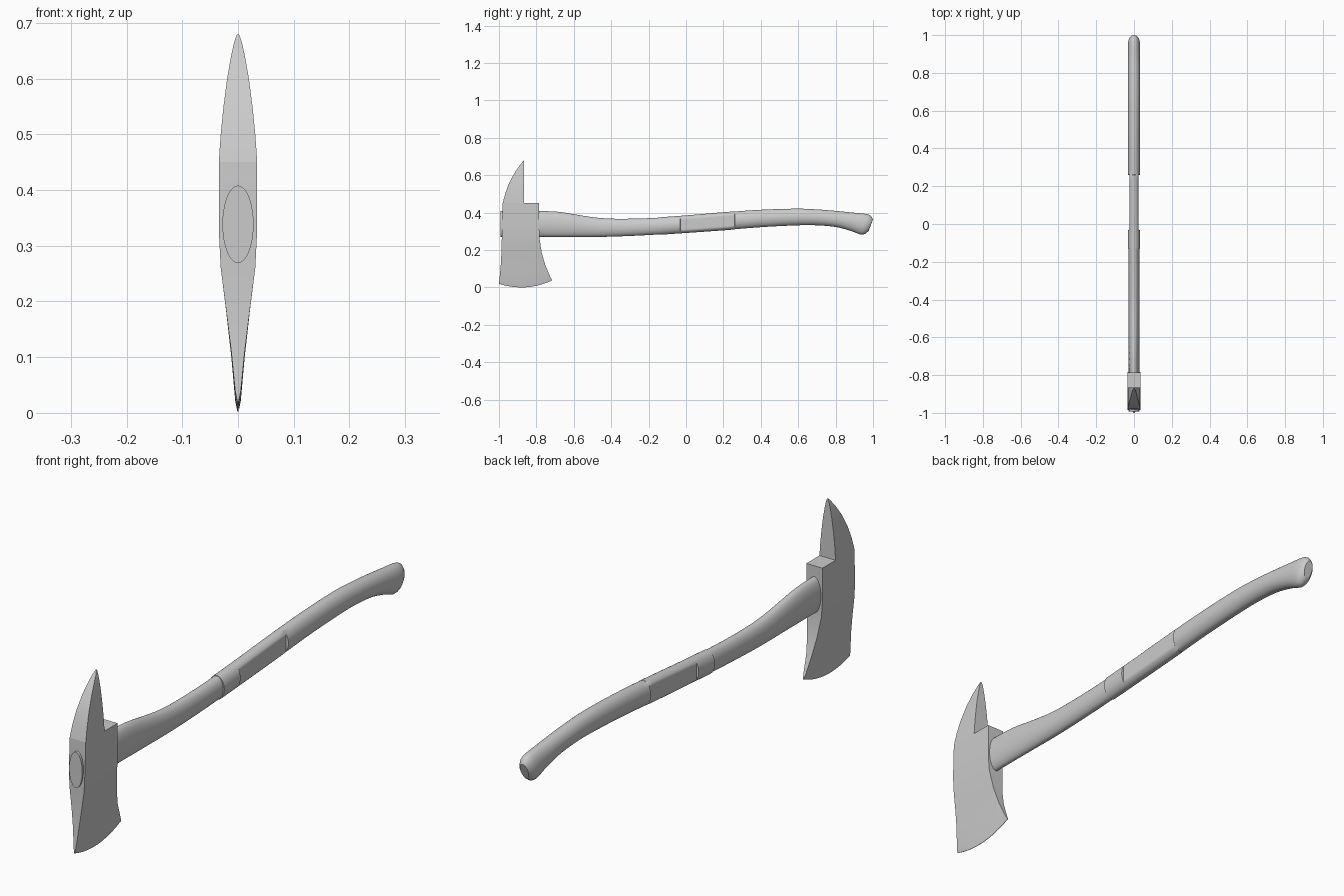
import bpy, bmesh, math

if "Cube" in bpy.data.objects:
    bpy.data.objects.remove(bpy.data.objects["Cube"])


def make_object(name, bm, angle):
    bmesh.ops.recalc_face_normals(bm, faces=bm.faces)
    mesh = bpy.data.meshes.new(name)
    bm.to_mesh(mesh)
    bm.free()
    obj = bpy.data.objects.new(name, mesh)
    bpy.context.collection.objects.link(obj)
    bpy.ops.object.select_all(action='DESELECT')
    obj.select_set(True)
    bpy.context.view_layer.objects.active = obj
    bpy.ops.object.shade_smooth_by_angle(angle=math.radians(angle))
    return obj


def loft(bm, rings, cap_start=True, cap_end=True):
    loops = [[bm.verts.new(p) for p in ring] for ring in rings]
    n = len(loops[0])
    for a, b in zip(loops, loops[1:]):
        for i in range(n):
            j = (i + 1) % n
            bm.faces.new((a[i], a[j], b[j], b[i]))
    if cap_start:
        bm.faces.new(loops[0])
    if cap_end:
        bm.faces.new(loops[-1])


def interpolate(table, s):
    """Smooth cubic interpolation of table rows keyed by their first value."""
    k = max(i for i in range(len(table) - 1) if table[i][0] <= s or i == 0)

    def slope(i, c):
        a, b = table[max(i - 1, 0)], table[min(i + 1, len(table) - 1)]
        return (b[c] - a[c]) / (b[0] - a[0])

    p, q = table[k], table[k + 1]
    h = q[0] - p[0]
    t = (s - p[0]) / h
    return [p[c] * (2*t**3 - 3*t*t + 1) + q[c] * (3*t*t - 2*t**3)
            + h * slope(k, c) * (t**3 - 2*t*t + t)
            + h * slope(k + 1, c) * (t**3 - t*t) for c in range(1, len(p))]


# Axe head: rows of height, front y, back y, half thickness
BLADE = [(0.0, -1.0, -0.715, 0.0008), (0.022, -0.998, -0.725, 0.005),
         (0.10, -0.991, -0.752, 0.012), (0.18, -0.987, -0.771, 0.021),
         (0.26, -0.985, -0.783, 0.031), (0.32, -0.985, -0.785, 0.034),
         (0.45, -0.98, -0.785, 0.0345)]
SPIKE = [(0.45, -0.98, -0.865, 0.0345), (0.50, -0.967, -0.865, 0.031),
         (0.55, -0.949, -0.865, 0.026), (0.60, -0.924, -0.865, 0.0195),
         (0.64, -0.898, -0.865, 0.0125), (0.665, -0.879, -0.865, 0.007),
         (0.679, -0.868, -0.865, 0.002)]
COLS = 10


def head_ring(row):
    z, front, back, w = row
    fall = max(0.0, 1 - z / 0.2)          # curved cutting edge fades upward
    side = []
    for i in range(COLS + 1):
        u = i / COLS
        d = u - 0.42
        edge = 0.11 * d * d
        side.append((w, front + (back - front) * u, z + edge * fall))
    return side + [(-x, y, z) for x, y, z in reversed(side)]


bm = bmesh.new()
loft(bm, [head_ring(r) for r in BLADE])
loft(bm, [head_ring(r) for r in SPIKE], cap_start=False)
make_object("axe_head", bm, 25)

# Handle: station, top y, top z, bottom y, bottom z
HAFT = [(s, s, t, s, b) for s, t, b in [
    (-1.0, .408, .269), (-.78, .408, .27), (-.68, .404, .27), (-.58, .388, .27),
    (-.48, .373, .27), (-.38, .367, .272), (-.2, .37, .28), (0, .383, .293),
    (.2, .40, .307), (.4, .414, .323), (.6, .42, .333), (.7, .416, .333)]]
HAFT += [(.8, .8, .408, .8, .324), (.9, .9, .398, .885, .302),
         (.96, .962, .392, .932, .284), (.985, .987, .384, .956, .285),
         (1.0, 1.0, .364, .977, .302)]
SEG = 40


def haft_ring(s, w, grow=0.0, clip=1.0):
    ty, tz, by, bz = interpolate(HAFT, s)
    ring = []
    for i in range(SEG):
        a = 2 * math.pi * i / SEG
        x = max(-clip, min(clip, w * math.cos(a)))
        v = math.sin(a)
        ring.append((x, (ty + by) / 2 + (ty - by) / 2 * v,
                     (tz + bz) / 2 + ((tz - bz) / 2 + grow) * v))
    return ring


def span(a, b, n):
    return [a + (b - a) * i / n for i in range(n + 1)]


# Wooden fore part, running through the eye of the head
bm = bmesh.new()
loft(bm, [haft_ring(s, 0.028) for s in span(-0.992, -0.12, 26)])
make_object("fore_handle", bm, 30)

# Grip: collar, flat-sided stretch, then the curved end knob
rings = [haft_ring(s, 0.0325, 0.002) for s in span(-0.13, -0.031, 4)]
rings += [haft_ring(s, 0.0325, 0.002, 0.024) for s in span(-0.03, 0.26, 10)]
rings += [haft_ring(s, 0.033, 0.001) for s in span(0.261, 0.96, 24)]
rings += [haft_ring(s, w) for s, w in [(.973, .032), (.985, .029), (.994, .024), (1.0, .017)]]
bm = bmesh.new()
loft(bm, rings)
make_object("grip", bm, 30)
